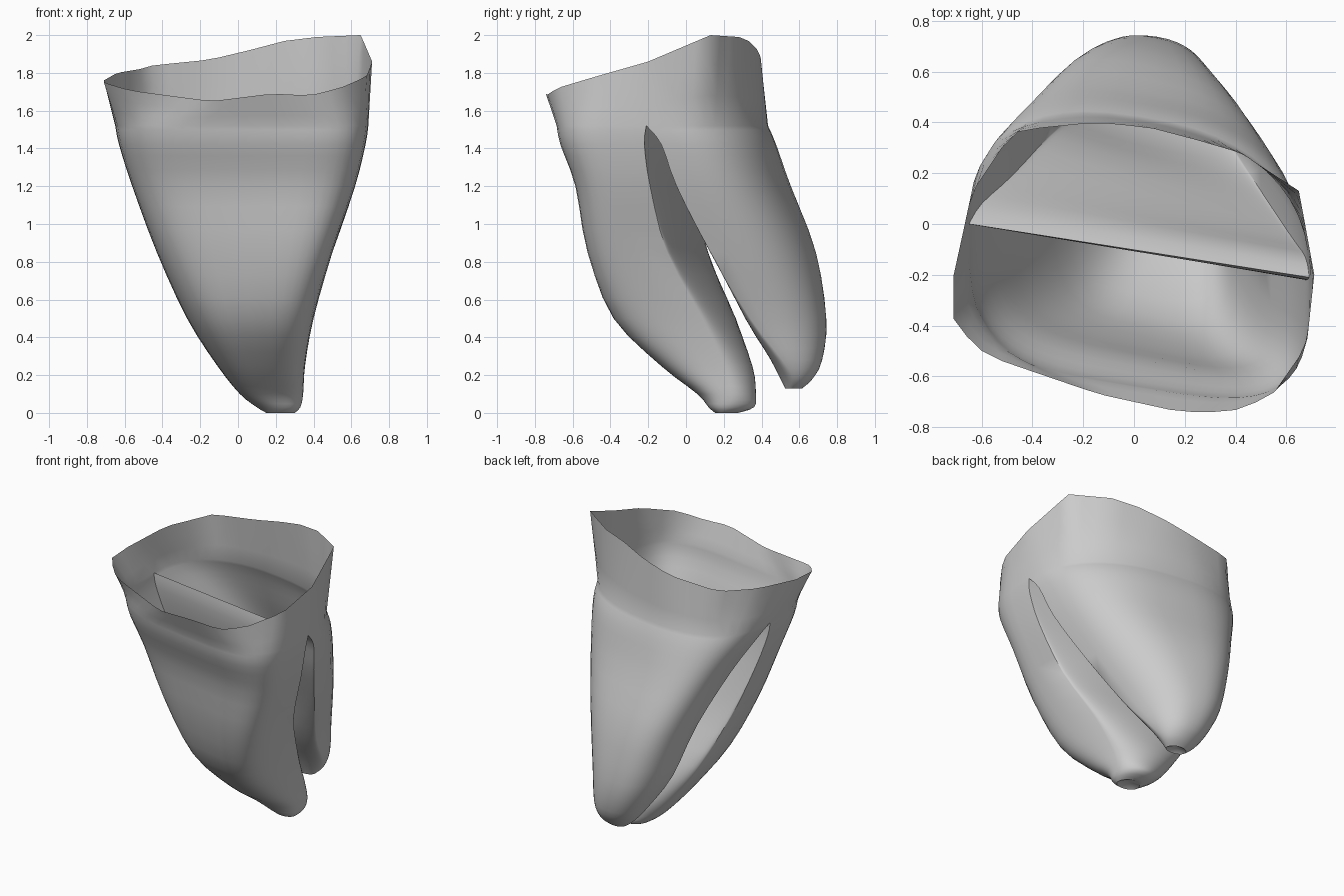
import bpy
import bmesh
import math
from mathutils import Vector

SIDE = 24   # segments on each half outline
STEPS = 3   # rings between neighbouring sections

old = bpy.data.objects.get("Cube")
if old:
    bpy.data.objects.remove(old, do_unlink=True)


def half_outline(a, b, depth, power):
    """Boxy half ellipse from corner a to corner b, bulging along y."""
    points = []
    for i in range(SIDE + 1):
        t = math.pi * i / SIDE
        c, s = math.cos(t), max(0.0, math.sin(t))
        along = (1 - math.copysign(abs(c) ** power, c)) / 2
        p = a.lerp(b, along)
        p.y += depth * s ** power
        points.append(p)
    points[0], points[-1] = a.copy(), b.copy()
    return points


def resample(path):
    """Evenly spaced points along a path."""
    path = [Vector(p) for p in path]
    lengths = [(q - p).length for p, q in zip(path, path[1:])]
    total = sum(lengths)
    points = []
    for i in range(SIDE + 1):
        left, k = total * i / SIDE, 0
        while k < len(lengths) - 1 and left > lengths[k]:
            left -= lengths[k]
            k += 1
        points.append(path[k].lerp(path[k + 1], min(1, left / lengths[k])))
    return points


def smooth_rows(rows):
    """Catmull-Rom blend through the section rows."""
    result = []
    last = len(rows) - 1
    for k in range(last):
        p, q, r, s = (rows[min(max(j, 0), last)] for j in range(k - 1, k + 3))
        for n in range(STEPS):
            t = n / STEPS
            result.append([b + t / 2 * (c - a + t * (2*a - 5*b + 4*c - d + t * (3*(b - c) + d - a)))
                           for a, b, c, d in zip(p, q, r, s)])
    return result + [rows[-1]]


def loft(bm, rings):
    rings = [[bm.verts.new(p) for p in ring] for ring in rings]
    for low, high in zip(rings, rings[1:]):
        for i in range(len(low)):
            j = (i + 1) % len(low)
            bm.faces.new((low[i], low[j], high[j], high[i]))
    return rings[-1]


def root(bm, rows, direction):
    """Tapering root with a small dimpled tip."""
    rings = []
    for z, ax, ay, bx, by, outer, inner, power in smooth_rows(rows):
        a, b = Vector((ax, ay, z)), Vector((bx, by, z))
        outside = half_outline(a, b, direction * outer, power)
        inside = half_outline(a, b, -direction * max(0, inner), 1)
        rings.append(outside + inside[-2:0:-1])
    tip = loft(bm, rings)
    middle = sum((v.co for v in tip), Vector()) / len(tip)
    hub = bm.verts.new(middle + Vector((0, 0, 0.03)))
    for i, v in enumerate(tip):
        bm.faces.new((v, tip[(i + 1) % len(tip)], hub))


# Sections: z, corner a (x, y), corner b (x, y), outer bulge, inner bulge, power
front_rows = [
    (1.52, -.65, 0, .69, -.21, .54, 0, .55),
    (1.42, -.63, 0, .675, -.22, .51, 0, .53),
    (1.2, -.56, .03, .62, -.19, .455, .01, .5),
    (.85, -.43, .11, .5, -.1, .48, .04, .5),
    (.5, -.27, .22, .4, .08, .51, .09, .55),
    (.25, -.11, .23, .355, .19, .34, .14, .65),
    (.1, .01, .24, .345, .24, .18, .13, .75),
    (.03, .1, .24, .33, .22, .11, .13, .9),
    (0, .15, .21, .3, .2, .05, .07, 1),
]
back_rows = [
    (1.52, -.65, 0, .69, -.21, .52, 0, .83),
    (1.42, -.6, .08, .675, -.13, .48, 0, .8),
    (1.2, -.48, .19, .62, -.05, .45, .01, .72),
    (.85, -.33, .35, .5, .13, .42, .02, .77),
    (.5, -.21, .45, .37, .34, .34, .06, .85),
    (.28, -.08, .54, .3, .51, .195, .075, .9),
    (.18, 0, .57, .25, .57, .1, .07, 1),
    (.13, .06, .57, .2, .56, .05, .04, 1),
]

# Wavy open rim of the crown, front and back halves
rim_front = [
    (-.71, -.2, 1.76), (-.71, -.38, 1.75), (-.62, -.49, 1.72), (-.52, -.54, 1.7),
    (-.14, -.67, 1.65), (.18, -.74, 1.69), (.38, -.74, 1.68), (.54, -.68, 1.72),
    (.68, -.48, 1.78), (.71, -.2, 1.86),
]
rim_back = [
    (-.71, -.2, 1.76), (-.64, .12, 1.8), (-.52, .3, 1.82), (-.45, .37, 1.84),
    (-.15, .4, 1.87), (.06, .38, 1.92), (.25, .33, 1.97), (.42, .28, 1.99),
    (.65, .13, 2), (.71, -.2, 1.86),
]

bm = bmesh.new()
root(bm, front_rows, -1)
root(bm, back_rows, 1)

# Crown wall from the rim down to where the roots divide
z, ax, ay, bx, by, outer, _, power = front_rows[0]
a, b = Vector((ax, ay, z)), Vector((bx, by, z))
neck = half_outline(a, b, -outer, power)
neck += half_outline(a, b, back_rows[0][5], back_rows[0][7])[-2:0:-1]
rim = resample(rim_front) + resample(rim_back)[-2:0:-1]
loft(bm, [[p.lerp(q, k / STEPS) for p, q in zip(rim, neck)] for k in range(STEPS + 1)])

bmesh.ops.remove_doubles(bm, verts=bm.verts, dist=0.0005)
bmesh.ops.recalc_face_normals(bm, faces=bm.faces)
mesh = bpy.data.meshes.new("tooth_shell")
bm.to_mesh(mesh)
bm.free()
tooth = bpy.data.objects.new("tooth_shell", mesh)
bpy.context.collection.objects.link(tooth)

# Plain grey surface
grey = bpy.data.materials.new("light_grey")
grey.use_nodes = True
colour = (0.6, 0.6, 0.6, 1)
grey.diffuse_color = colour
grey.node_tree.nodes["Principled BSDF"].inputs["Base Color"].default_value = colour
mesh.materials.append(grey)

bpy.ops.object.select_all(action="DESELECT")
tooth.select_set(True)
bpy.context.view_layer.objects.active = tooth
bpy.ops.object.shade_smooth_by_angle(angle=math.radians(40))
